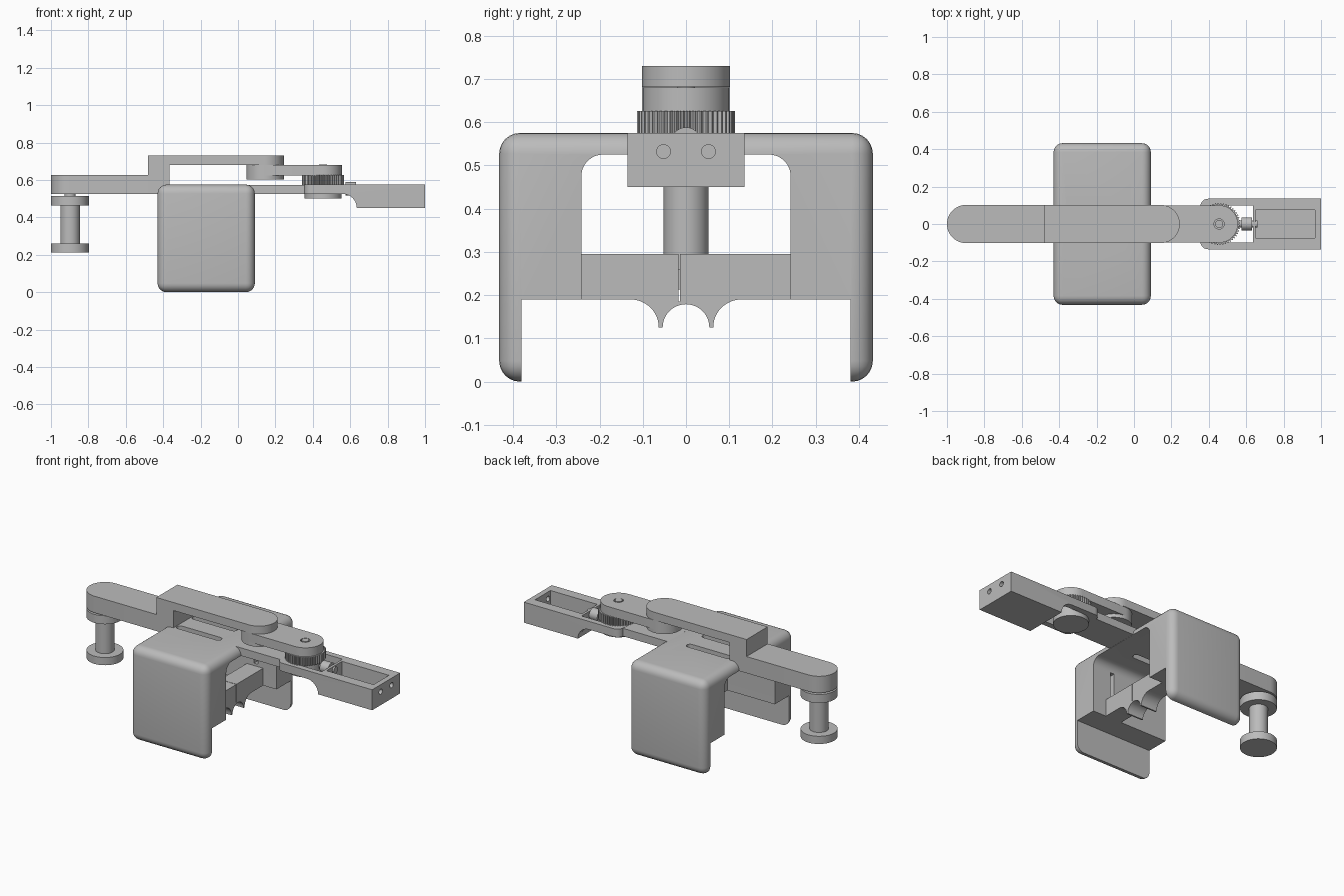
import bpy, bmesh
from math import pi, cos, sin, radians
from mathutils import Matrix

cube = bpy.data.objects.get("Cube")
if cube:
    bpy.data.objects.remove(cube, do_unlink=True)

grey = bpy.data.materials.new("plain grey")
grey.use_nodes = True
grey.diffuse_color = (0.5, 0.5, 0.5, 1)
grey.node_tree.nodes["Principled BSDF"].inputs["Base Color"].default_value = (0.5, 0.5, 0.5, 1)


def finish(name, bm):
    bmesh.ops.recalc_face_normals(bm, faces=bm.faces)
    mesh = bpy.data.meshes.new(name)
    bm.to_mesh(mesh)
    bm.free()
    mesh.materials.append(grey)
    ob = bpy.data.objects.new(name, mesh)
    bpy.context.collection.objects.link(ob)
    return ob


def prism(name, pts, lo, hi, axis="z"):
    """Extrude a 2D outline: (x,y) along z, (y,z) along x, (x,z) along y."""
    place = {"z": lambda a, b, t: (a, b, t),
             "x": lambda a, b, t: (t, a, b),
             "y": lambda a, b, t: (a, t, b)}[axis]
    bm = bmesh.new()
    bottom = [bm.verts.new(place(a, b, lo)) for a, b in pts]
    top = [bm.verts.new(place(a, b, hi)) for a, b in pts]
    bm.faces.new(bottom)
    bm.faces.new(top)
    n = len(pts)
    for i in range(n):
        j = (i + 1) % n
        bm.faces.new((bottom[i], bottom[j], top[j], top[i]))
    return finish(name, bm)


def arc(cx, cy, r, start, end, n=12):
    angles = [radians(start + (end - start) * i / n) for i in range(n + 1)]
    return [(cx + r * cos(a), cy + r * sin(a)) for a in angles]


def disc(name, c, r, lo, hi, axis="z", n=48):
    return prism(name, arc(*c, r, 0, 360 - 360 / n, n - 1), lo, hi, axis)


def box(name, x, y, z):
    return prism(name, [(x[0], y[0]), (x[1], y[0]), (x[1], y[1]), (x[0], y[1])], *z)


def stadium(x0, x1, r):
    """Outline along x with both ends round, centred on y = 0."""
    return arc(x0 + r, 0, r, 90, 270, 24) + arc(x1 - r, 0, r, -90, 90, 24)


def smooth(ob):
    bpy.ops.object.select_all(action="DESELECT")
    ob.select_set(True)
    bpy.context.view_layer.objects.active = ob
    bpy.ops.object.shade_smooth_by_angle(angle=radians(32))


def cut(ob, *cutters):
    for c in cutters:
        mod = ob.modifiers.new("cut " + c.name, "BOOLEAN")
        mod.operation = "DIFFERENCE"
        mod.solver = "EXACT"
        mod.object = c
    bpy.context.view_layer.objects.active = ob
    for mod in list(ob.modifiers):
        bpy.ops.object.modifier_apply(modifier=mod.name)
    for c in cutters:
        bpy.data.objects.remove(c, do_unlink=True)


# Saddle housing: rounded block with a stepped tunnel through it
bm = bmesh.new()
bmesh.ops.create_cube(bm, size=1, matrix=Matrix.Translation((-0.17, 0, 0.2875))
                      @ Matrix.Diagonal((0.52, 0.864, 0.575, 1)))
bmesh.ops.bevel(bm, geom=bm.edges[:], offset=0.048, segments=6, profile=0.5, affect="EDGES")
housing = finish("housing", bm)
tunnel = ([(-0.38, -0.1), (0.38, -0.1), (0.38, 0.19), (0.242, 0.19)]
          + arc(0.192, 0.475, 0.05, 0, 90) + arc(-0.192, 0.475, 0.05, 90, 180)
          + [(-0.242, 0.19), (-0.38, 0.19)])
cutters = [prism("tunnel", tunnel, -1, 1, "x")]
for s in (-1, 1):
    slot = [(x, y + s * 0.075) for x, y in stadium(-0.36, -0.06, 0.02)]
    cutters.append(prism("top_slot", slot, 0.5, 0.7))
    cutters.append(box("guide_slot", (-0.06, -0.035), sorted((s * 0.22, s * 0.3)), (0.31, 0.48)))
cut(housing, *cutters)
smooth(housing)

# Two clamp jaws with scalloped lower edges, split by a thin seam
scallops = (arc(0.128, 0.125, 0.065, 90, 180) + arc(0, 0.125, 0.054, 0, 180, 20)
            + arc(-0.128, 0.125, 0.065, 0, 90))
jaw = [(-0.25, 0.19), (-0.25, 0.295), (0.25, 0.295), (0.25, 0.19)] + scallops
jaws = prism("clamp_jaws", jaw, -0.11, 0.0, "x")
cut(jaws, box("seam", (-0.2, 0.1), (-0.017, -0.014), (0.185, 0.4)))
smooth(jaws)

# Support bar from the housing to the tray
box("support_bar", (0.05, 0.4), (-0.1, 0.1), (0.526, 0.574))

# Tray with a gear opening, a pocket and two end holes
side = ([(0.355, 0.575), (0.355, 0.525)] + arc(0.56, 0.45, 0.075, 90, 0)
        + [(1.0, 0.45), (1.0, 0.575)])
tray = prism("tray", side, -0.135, 0.135, "y")
bm = bmesh.new()
bm.from_mesh(tray.data)
corners = [e for e in bm.edges if all(v.co.x < 0.36 for v in e.verts)
           and abs(e.verts[0].co.z - e.verts[1].co.z) > 0.02]
bmesh.ops.bevel(bm, geom=corners, offset=0.04, segments=6, profile=0.5, affect="EDGES")
bm.to_mesh(tray.data)
bm.free()
opening = arc(0.455, 0, 0.1, 90, 270, 24) + [(0.635, -0.1), (0.635, 0.1)]
cut(tray, prism("opening", opening, 0.4, 0.7),
    box("pocket", (0.65, 0.967), (-0.074, 0.074), (0.475, 0.7)),
    *[disc("end_hole", (s * 0.052, 0.532), 0.016, 0.94, 1.1, "x", 24) for s in (-1, 1)])
smooth(tray)

# Toothed gear with its hub disc
teeth, outline = 48, []
for i in range(teeth):
    for k, r in enumerate((0.104, 0.113, 0.113, 0.104)):
        a = 2 * pi * (i + k / 4) / teeth
        outline.append((0.455 + r * cos(a), r * sin(a)))
prism("gear", outline, 0.574, 0.626)
smooth(disc("gear_hub", (0.455, 0), 0.099, 0.5, 0.58))

# Adjusting screw between gear and tray
smooth(disc("screw_shaft", (0, 0.553), 0.02, 0.56, 0.66, "x", 24))
smooth(disc("screw_head", (0, 0.553), 0.035, 0.575, 0.63, "x", 32))

# Swinging link with pivot boss and pivot pin
link = prism("link_arm", stadium(0.045, 0.555, 0.1), 0.625, 0.68)
cut(link, disc("pin_recess", (0.455, 0), 0.027, 0.67, 0.7))
smooth(link)
smooth(disc("pivot_pin", (0.455, 0), 0.021, 0.6, 0.682, n=24))
smooth(disc("pivot_boss", (0.145, 0), 0.1, 0.603, 0.63))

# Cranked arm: raised bar, step block and low bar
raised = [(-0.48, 0.102), (-0.48, -0.102)] + arc(0.143, 0, 0.102, -90, 90, 24)
smooth(prism("raised_arm", raised, 0.681, 0.73))
box("step_block", (-0.48, -0.365), (-0.102, 0.102), (0.53, 0.685))
low = arc(-0.898, 0, 0.102, 90, 270, 24) + [(-0.4, -0.102), (-0.4, 0.102)]
smooth(prism("low_arm", low, 0.525, 0.626))

# Spool-shaped foot under the round end
for name, r, lo, hi in (("foot_neck", 0.03, 0.51, 0.53), ("foot_collar", 0.102, 0.463, 0.515),
                        ("foot_stem", 0.052, 0.25, 0.47), ("foot_base", 0.102, 0.213, 0.26)):
    smooth(disc(name, (-0.898, 0), r, lo, hi))
